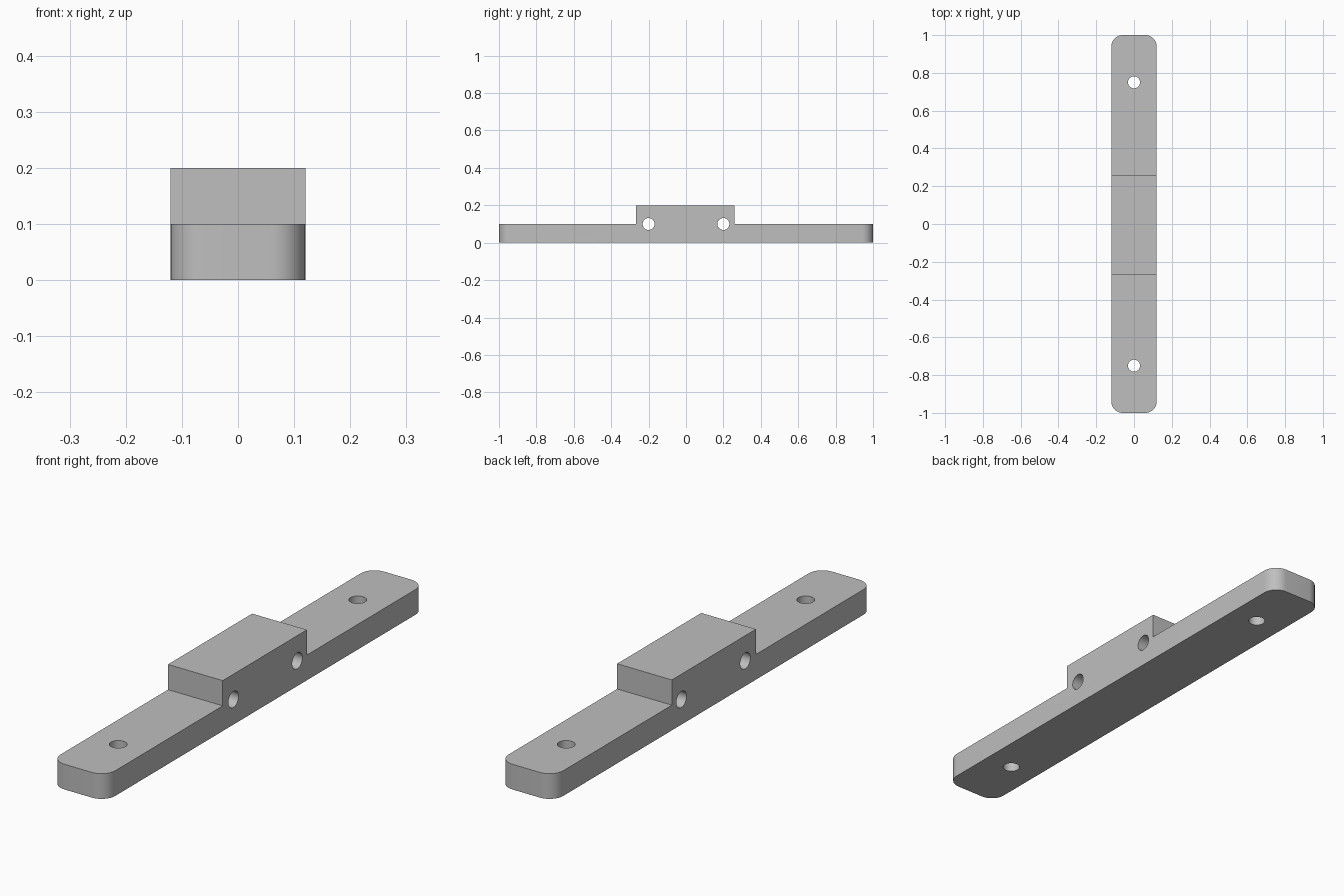
import bpy, bmesh, math
from mathutils import Matrix

if "Cube" in bpy.data.objects:
    bpy.data.objects.remove(bpy.data.objects["Cube"])

HALF_W, BAR_H, BLOCK_H = 0.12, 0.1, 0.2
BLOCK_FRONT, BLOCK_BACK = -0.267, 0.26
CORNER_R, HOLE_R = 0.06, 0.032

grey = bpy.data.materials.new("grey")
grey.use_nodes = True
grey.diffuse_color = (0.52, 0.52, 0.52, 1)
grey.node_tree.nodes["Principled BSDF"].inputs["Base Color"].default_value = grey.diffuse_color


def add_object(name, bm):
    bmesh.ops.recalc_face_normals(bm, faces=bm.faces)
    mesh = bpy.data.meshes.new(name)
    bm.to_mesh(mesh)
    bm.free()
    mesh.materials.append(grey)
    obj = bpy.data.objects.new(name, mesh)
    bpy.context.collection.objects.link(obj)
    return obj


# Stepped bar: side profile extruded across the width
profile = [(-1, 0), (1, 0), (1, BAR_H), (BLOCK_BACK, BAR_H), (BLOCK_BACK, BLOCK_H),
           (BLOCK_FRONT, BLOCK_H), (BLOCK_FRONT, BAR_H), (-1, BAR_H)]
bm = bmesh.new()
side = bm.faces.new([bm.verts.new((-HALF_W, y, z)) for y, z in profile])
swept = bmesh.ops.extrude_face_region(bm, geom=[side])["geom"]
bmesh.ops.translate(bm, vec=(2 * HALF_W, 0, 0),
                    verts=[v for v in swept if isinstance(v, bmesh.types.BMVert)])

# Rounded vertical corners at both ends
corners = [e for e in bm.edges
           if all(abs(v.co.y) > 0.99 for v in e.verts)
           and abs(e.verts[0].co.z - e.verts[1].co.z) > 0.01]
bmesh.ops.bevel(bm, geom=corners, offset=CORNER_R, segments=12, profile=0.5, affect='EDGES')
bar = add_object("mounting_bar", bm)

# Cutter for the vertical end holes and the cross holes through the block
bm = bmesh.new()
for s in (-1, 1):
    for place in (Matrix.Translation((0, s * 0.75, 0.05)),
                  Matrix.Translation((0, s * 0.2, 0.1)) @ Matrix.Rotation(math.pi / 2, 4, 'Y')):
        bmesh.ops.create_cone(bm, cap_ends=True, segments=40, radius1=HOLE_R,
                              radius2=HOLE_R, depth=0.4, matrix=place)
cutter = add_object("hole_cutter", bm)
cutter.hide_render = True
cutter.hide_set(True)

cut = bar.modifiers.new("holes", 'BOOLEAN')
cut.operation = 'DIFFERENCE'
cut.solver = 'EXACT'
cut.object = cutter

# Apply the cut and smooth the rounded surfaces
for o in bpy.context.selected_objects:
    o.select_set(False)
bar.select_set(True)
bpy.context.view_layer.objects.active = bar
bpy.ops.object.modifier_apply(modifier=cut.name)
bpy.data.objects.remove(cutter)
bpy.ops.object.shade_smooth_by_angle(angle=math.radians(30))
